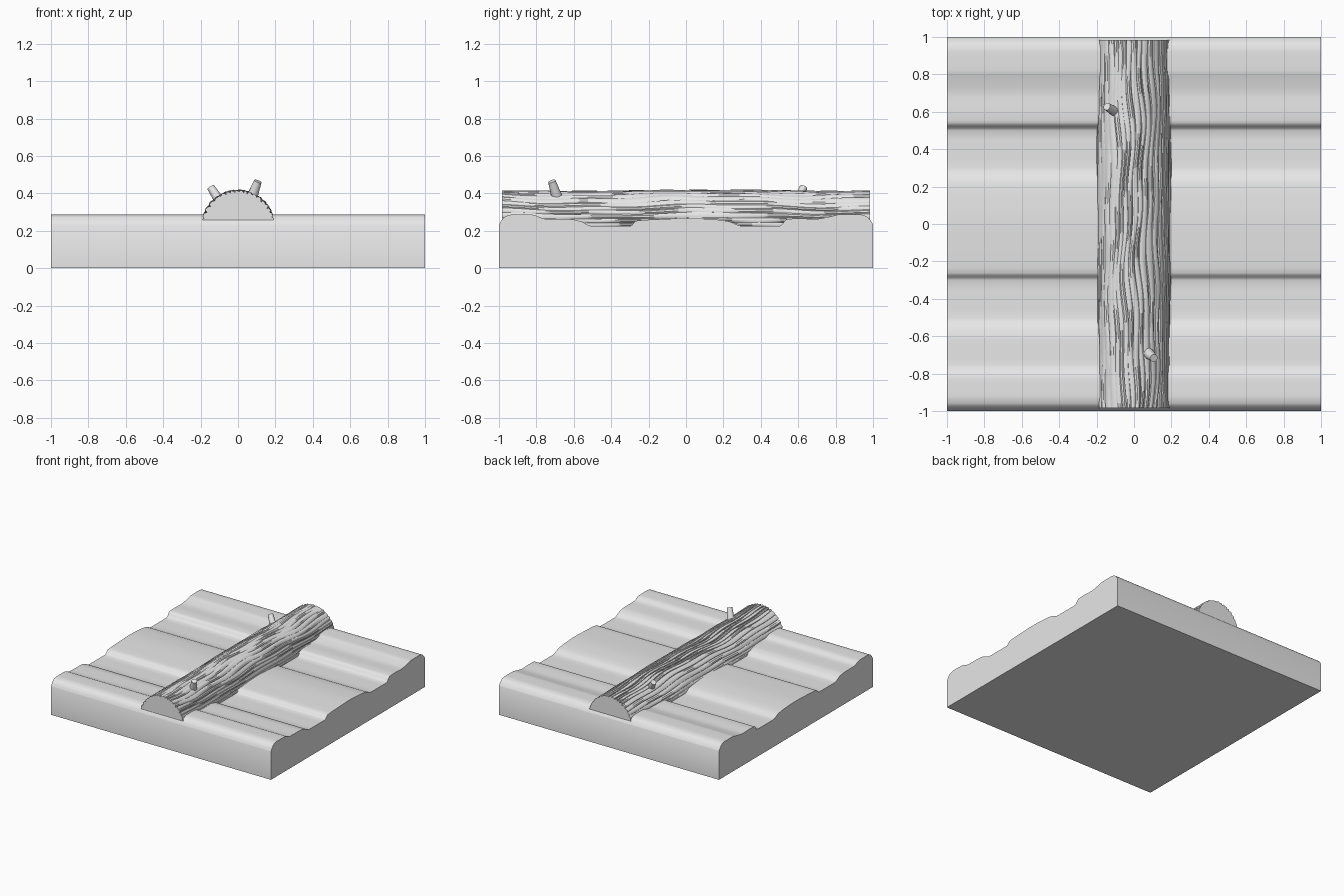
import bpy, bmesh, math, random
from mathutils import Vector

if "Cube" in bpy.data.objects:
    bpy.data.objects.remove(bpy.data.objects["Cube"])

random.seed(4)
grey = bpy.data.materials.new("light grey")
grey.diffuse_color = (0.8, 0.8, 0.8, 1)
grey.use_nodes = True
grey.node_tree.nodes["Principled BSDF"].inputs["Base Color"].default_value = grey.diffuse_color


def finish(name, bm, angle=35):
    bmesh.ops.recalc_face_normals(bm, faces=bm.faces[:])
    me = bpy.data.meshes.new(name)
    bm.to_mesh(me)
    bm.free()
    me.materials.append(grey)
    ob = bpy.data.objects.new(name, me)
    bpy.context.collection.objects.link(ob)
    bpy.ops.object.select_all(action='DESELECT')
    ob.select_set(True)
    bpy.context.view_layer.objects.active = ob
    bpy.ops.object.shade_smooth_by_angle(angle=math.radians(angle))
    return ob


# Rolling ground: a height profile over y, smoothed and extruded along x
PROFILE = [(-1, .23), (-.985, .258), (-.96, .28), (-.92, .288), (-.82, .286),
           (-.755, .264), (-.62, .262), (-.56, .25), (-.505, .225), (-.3, .225),
           (-.262, .254), (-.14, .262), (.02, .267), (.16, .26), (.23, .25),
           (.3, .225), (.5, .225), (.54, .262), (.6, .266), (.69, .263),
           (.77, .276), (.82, .287), (.92, .288), (.96, .28), (.985, .258), (1, .235)]


def smooth_profile(pts, steps=4):
    n = len(pts)
    slope = [(pts[i + 1][1] - pts[i][1]) / (pts[i + 1][0] - pts[i][0]) for i in range(n - 1)]
    tan = [slope[0]]
    for a, b in zip(slope, slope[1:]):
        tan.append(2 * a * b / (a + b) if a * b > 0 else 0)
    tan.append(slope[-1])
    out = []
    for i in range(n - 1):
        (y0, z0), (y1, z1) = pts[i], pts[i + 1]
        h = y1 - y0
        for k in range(steps):
            t = k / steps
            z = ((2*t**3 - 3*t**2 + 1) * z0 + (t**3 - 2*t**2 + t) * h * tan[i]
                 + (3*t**2 - 2*t**3) * z1 + (t**3 - t**2) * h * tan[i + 1])
            out.append((y0 + h * t, z))
    return out + [pts[-1]]


bm = bmesh.new()
loop = [(-1, 0)] + smooth_profile(PROFILE) + [(1, 0)]
side = bm.faces.new([bm.verts.new((-1, y, z)) for y, z in loop])
ext = bmesh.ops.extrude_face_region(bm, geom=[side], use_keep_orig=True)
bmesh.ops.translate(bm, vec=(2, 0, 0),
                    verts=[g for g in ext['geom'] if isinstance(g, bmesh.types.BMVert)])
finish("ground", bm)

# Half-sunk log: half cylinder with overlapping, wavering bark ridges
RIDGES, SECTIONS, Z0 = 21, 90, 0.22
widths = [random.uniform(.7, 1.3) for _ in range(RIDGES)]
starts = [sum(widths[:i]) / sum(widths) for i in range(RIDGES + 1)]
waves = [(random.uniform(6, 16), random.uniform(0, 6.3)) for _ in range(RIDGES)]
SHAPE = [(0, -.009), (.3, .001), (.65, .004), (.94, .001)]  # across one ridge


def bark_point(ridge, u, dr, y):
    t = starts[ridge] + u * (starts[ridge + 1] - starts[ridge])
    sway = .022 * math.sin(5 * y + 5 * t) + .012 * math.sin(13 * y + 9 * t)
    a = math.pi * (t + sway * math.sin(math.pi * t))
    f, p = waves[ridge]
    depth = .75 + .45 * math.sin(f * y + p)
    r = .194 + dr * depth + .003 * math.sin(4 * y + 1)
    return (r * math.cos(a), y, Z0 + r * math.sin(a))


bm = bmesh.new()
rings = []
for s in range(SECTIONS + 1):
    y = -.985 + 1.97 * s / SECTIONS
    ring = [bm.verts.new(bark_point(i, u, dr, y)) for i in range(RIDGES) for u, dr in SHAPE]
    ring.append(bm.verts.new((-.192, y, Z0)))
    rings.append(ring)
for a, b in zip(rings, rings[1:]):
    for k in range(len(a)):
        j = (k + 1) % len(a)
        bm.faces.new((a[k], a[j], b[j], b[k]))
bm.faces.new(rings[0])
bm.faces.new(rings[-1])
finish("log", bm)


# Broken twig stubs
def twig(name, base, tip, r0, r1):
    base, tip = Vector(base), Vector(tip)
    axis = tip - base
    bm = bmesh.new()
    bmesh.ops.create_cone(bm, cap_ends=True, segments=12, radius1=r0, radius2=r1,
                          depth=axis.length)
    rot = axis.to_track_quat('Z', 'Y').to_matrix()
    bmesh.ops.rotate(bm, verts=bm.verts[:], matrix=rot)
    bmesh.ops.translate(bm, verts=bm.verts[:], vec=(base + tip) / 2)
    finish(name, bm)


twig("front_twig", (.075, -.69, .38), (.106, -.717, .465), .030, .021)
twig("back_twig", (-.105, .603, .37), (-.145, .628, .432), .026, .021)
